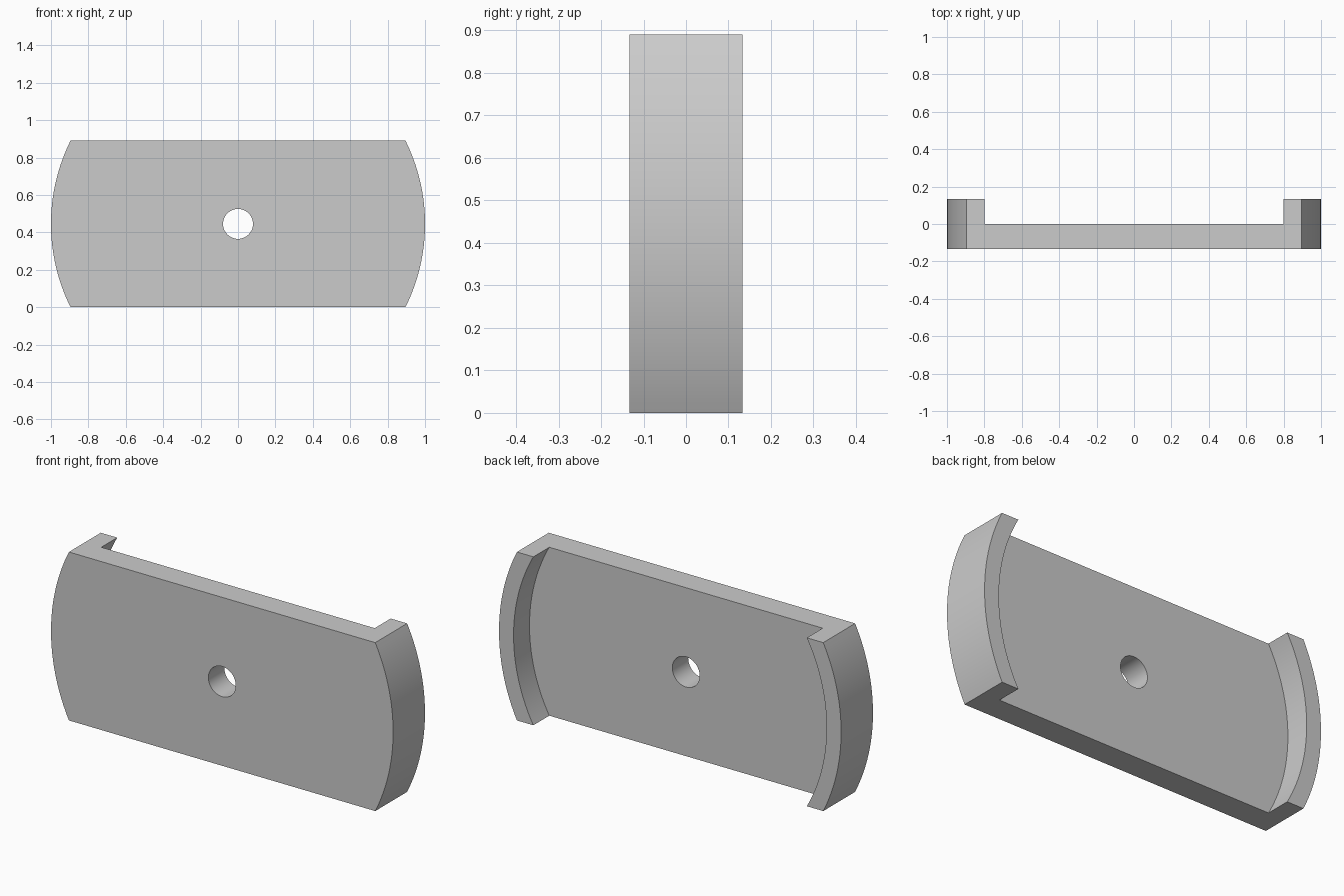
import bpy
import bmesh
from math import asin, cos, sin, pi, radians

cube = bpy.data.objects.get("Cube")
if cube:
    bpy.data.objects.remove(cube, do_unlink=True)

HALF_H = 0.445     # half the plate height, also the height of its centre
HALF_D = 0.133     # half the depth, front to back
OUTER_R = 1.0      # rounded ends
INNER_R = 0.915    # inner face of the end rims
HOLE_R = 0.08
FLOOR_Y = 0.0      # back face of the thin web between the rims
STEPS = 32


def prism(name, outline, y0, y1):
    """Extrude an (x, z) outline from y0 to y1."""
    bm = bmesh.new()
    face = bm.faces.new([bm.verts.new((x, y0, z + HALF_H)) for x, z in outline])
    new = bmesh.ops.extrude_face_region(bm, geom=[face])["geom"]
    verts = [v for v in new if isinstance(v, bmesh.types.BMVert)]
    bmesh.ops.translate(bm, verts=verts, vec=(0, y1 - y0, 0))
    bmesh.ops.recalc_face_normals(bm, faces=bm.faces)
    mesh = bpy.data.meshes.new(name)
    bm.to_mesh(mesh)
    bm.free()
    obj = bpy.data.objects.new(name, mesh)
    bpy.context.collection.objects.link(obj)
    return obj


def flat_sided_disc(radius, half_height):
    """Disc outline cut flat at the top and bottom."""
    a = asin(half_height / radius)
    right = [-a + 2 * a * i / STEPS for i in range(STEPS + 1)]
    angles = right + [pi + t for t in right]
    return [(radius * cos(t), radius * sin(t)) for t in angles]


def cut(obj, cutter):
    """Subtract the cutter from obj and remove it."""
    cutter.hide_render = True
    mod = obj.modifiers.new("cut", "BOOLEAN")
    mod.operation = "DIFFERENCE"
    mod.solver = "EXACT"
    mod.object = cutter
    bpy.context.view_layer.objects.active = obj
    bpy.ops.object.modifier_apply(modifier=mod.name)
    bpy.data.objects.remove(cutter, do_unlink=True)


# Plate with rounded ends
plate = prism("end_rimmed_plate", flat_sided_disc(OUTER_R, HALF_H), -HALF_D, HALF_D)

# Recess at the back, leaving a curved rim at each end
cut(plate, prism("recess_cutter", flat_sided_disc(INNER_R, HALF_H + 0.1), FLOOR_Y, 0.3))

# Central through hole
circle = [(HOLE_R * cos(2 * pi * i / 48), HOLE_R * sin(2 * pi * i / 48)) for i in range(48)]
cut(plate, prism("hole_cutter", circle, -0.3, 0.3))

# Plain grey finish
grey = bpy.data.materials.new("plain_grey")
grey.use_nodes = True
colour = (0.6, 0.6, 0.6, 1)
grey.diffuse_color = colour
grey.node_tree.nodes["Principled BSDF"].inputs["Base Color"].default_value = colour
plate.data.materials.clear()
plate.data.materials.append(grey)

# Smooth curved walls, crisp edges
bpy.ops.object.select_all(action="DESELECT")
plate.select_set(True)
bpy.context.view_layer.objects.active = plate
bpy.ops.object.shade_smooth_by_angle(angle=radians(30))
